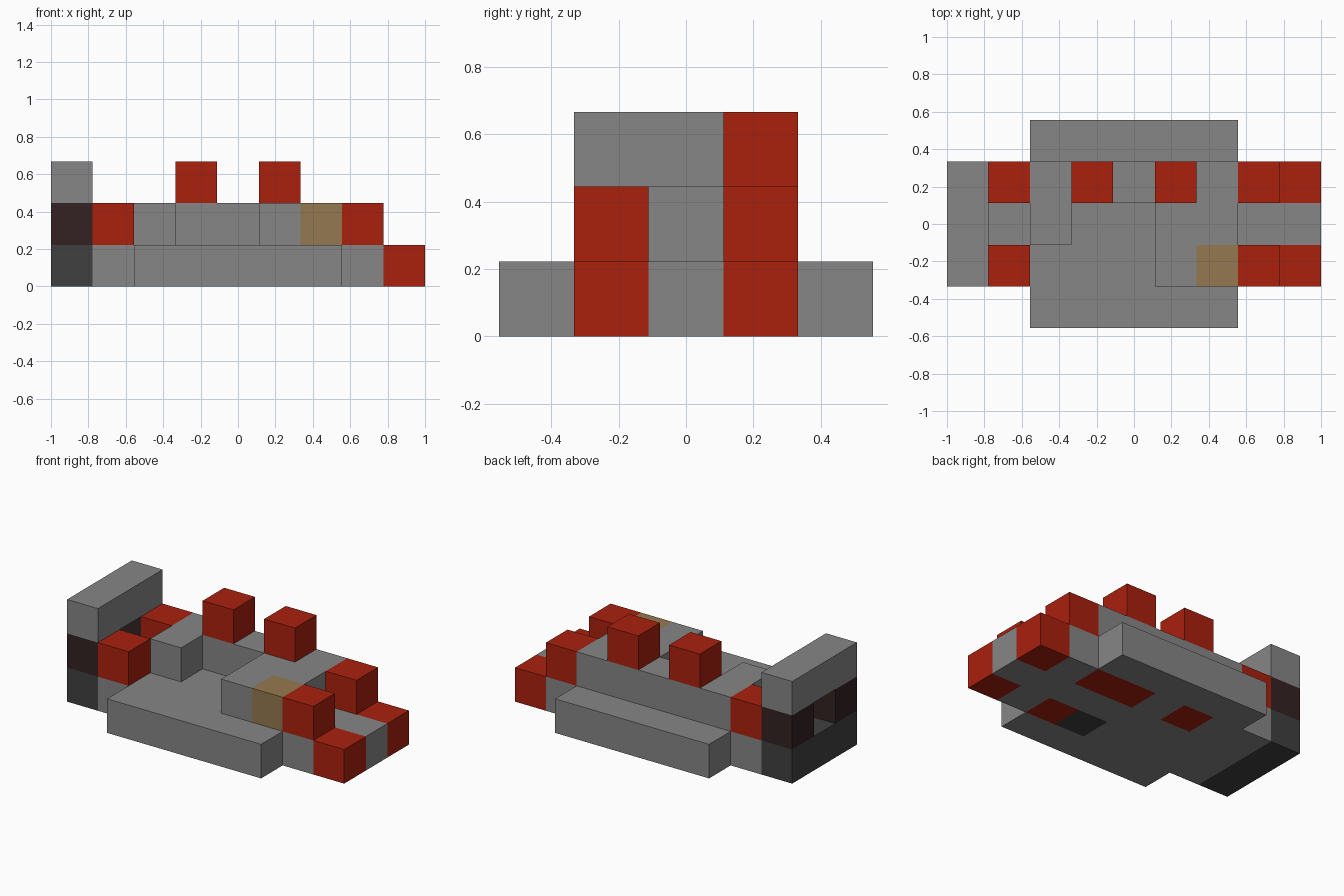
import bpy
import bmesh
from itertools import product
from mathutils import Vector

cube = bpy.data.objects.get("Cube")
if cube:
    bpy.data.objects.remove(cube, do_unlink=True)

# Block grid: 9 long, 5 deep, 3 high
UNIT = 2 / 9
ORIGIN = Vector((-1, -2.5 * UNIT, 0))


def material(name, rgb):
    mat = bpy.data.materials.new(name)
    mat.use_nodes = True
    mat.diffuse_color = (*rgb, 1)
    mat.node_tree.nodes["Principled BSDF"].inputs["Base Color"].default_value = (*rgb, 1)
    return mat


grey = material("grey", (0.24, 0.24, 0.24))
red = material("red", (0.40, 0.015, 0.004))
tan = material("tan", (0.30, 0.19, 0.08))
dark_brown = material("dark brown", (0.034, 0.016, 0.016))
dark_grey = material("dark grey", (0.051, 0.051, 0.051))


def block(x, y, z):
    """Cells of a block; each axis is one index or an inclusive range."""
    spans = [(a, a) if isinstance(a, int) else a for a in (x, y, z)]
    return set(product(*(range(lo, hi + 1) for lo, hi in spans)))


# Part name, colour and blocks; later parts replace the cells they share
PARTS = [
    ("hull", grey, block((1, 8), (1, 3), 0) | block((2, 6), (0, 4), 0)),
    ("rear_deck", grey, block((2, 6), 3, 1) | block(2, 2, 1)),
    ("raised_deck", grey, block((5, 6), (1, 2), 1)),
    ("deck_panel", tan, block(6, 1, 1)),
    ("nose_lamps", red, block(8, 1, 0) | block(8, 3, 0)),
    ("shoulder_blocks", red, block(7, 1, 1) | block(7, 3, 1)),
    ("tail_blocks", red, block(1, 1, 1) | block(1, 3, 1)),
    ("top_blocks", red, block(3, 3, 2) | block(5, 3, 2)),
    ("belly_red", red, block(6, 1, 0) | block((5, 6), 3, 0) | block(3, 3, 0)),
    ("belly_dark", dark_grey, block(5, 1, 0)),
    ("tail_base", dark_grey, block(0, (1, 3), 0)),
    ("tail_posts", dark_brown, block(0, 1, 1) | block(0, 3, 1)),
    ("tail_bar", grey, block(0, (1, 3), 2)),
]

owner = {cell: name for name, _, cells in PARTS for cell in cells}


def build(name, mat, cells):
    """Join a part's blocks, keeping only their outer faces."""
    bm = bmesh.new()
    for cell in sorted(cells):
        if owner[cell] != name:
            continue
        for axis, step in product(range(3), (-1, 1)):
            normal = Vector((0, 0, 0))
            normal[axis] = step
            if tuple(int(c + n) for c, n in zip(cell, normal)) in owner:
                continue
            u, v = Vector((0, 0, 0)), Vector((0, 0, 0))
            u[(axis + 1) % 3] = v[(axis + 2) % 3] = 0.5
            if step < 0:
                u, v = v, u
            mid = Vector(cell) + Vector((0.5, 0.5, 0.5)) + normal / 2
            corners = (mid - u - v, mid + u - v, mid + u + v, mid - u + v)
            bm.faces.new([bm.verts.new(ORIGIN + c * UNIT) for c in corners])
    bmesh.ops.remove_doubles(bm, verts=bm.verts, dist=0.001)
    mesh = bpy.data.meshes.new(name)
    bm.to_mesh(mesh)
    bm.free()
    mesh.materials.append(mat)
    bpy.context.scene.collection.objects.link(bpy.data.objects.new(name, mesh))


for part in PARTS:
    build(*part)
